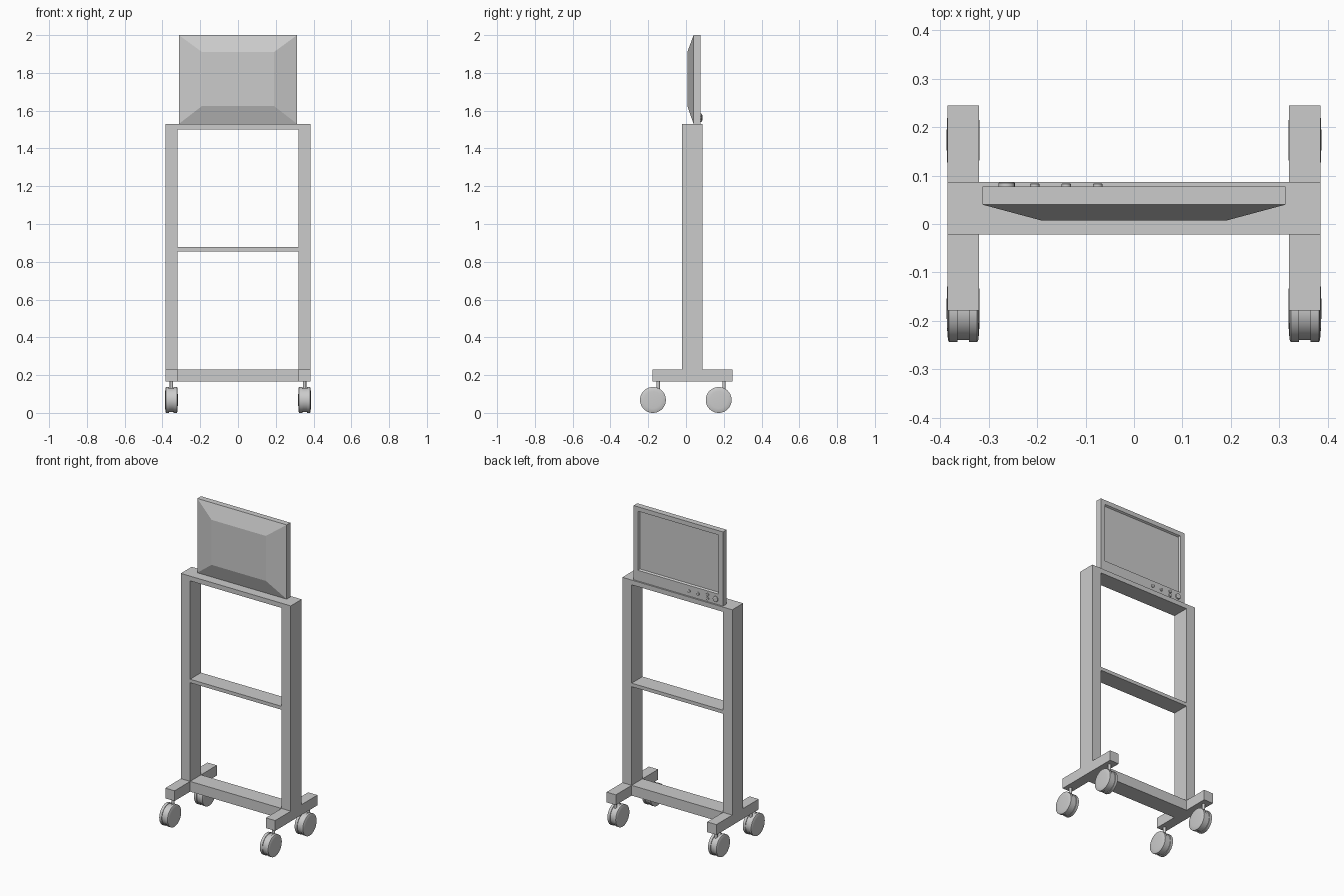
import bpy, bmesh, math
from mathutils import Matrix

if "Cube" in bpy.data.objects:
    bpy.data.objects.remove(bpy.data.objects["Cube"])


def make_object(name, bm):
    bmesh.ops.recalc_face_normals(bm, faces=bm.faces)
    mesh = bpy.data.meshes.new(name)
    bm.to_mesh(mesh)
    bm.free()
    ob = bpy.data.objects.new(name, mesh)
    bpy.context.collection.objects.link(ob)
    return ob


def box(name, x, y, z):
    bm = bmesh.new()
    size = [b - a for a, b in (x, y, z)]
    mid = [(a + b) / 2 for a, b in (x, y, z)]
    bmesh.ops.create_cube(bm, size=1, matrix=Matrix.Translation(mid) @ Matrix.Diagonal((*size, 1)))
    return make_object(name, bm)


def smooth(ob):
    bpy.ops.object.select_all(action='DESELECT')
    ob.select_set(True)
    bpy.context.view_layer.objects.active = ob
    bpy.ops.object.shade_smooth_by_angle(angle=math.radians(30))


def lathe(name, profile, centre, axis, segments=32):
    """Revolve (radius, height) points around z, then turn z onto the axis."""
    bm = bmesh.new()
    rings = []
    for r, h in profile:
        rings.append([bm.verts.new((r * math.cos(2 * math.pi * i / segments),
                                    r * math.sin(2 * math.pi * i / segments), h))
                      for i in range(segments)])
    for a, b in zip(rings, rings[1:]):
        for i in range(segments):
            j = (i + 1) % segments
            bm.faces.new((a[i], a[j], b[j], b[i]))
    bm.faces.new(rings[0])
    bm.faces.new(rings[-1])
    turn = {'X': Matrix.Rotation(math.pi / 2, 4, 'Y'),
            'Y': Matrix.Rotation(-math.pi / 2, 4, 'X'),
            'Z': Matrix.Identity(4)}[axis]
    bm.transform(Matrix.Translation(centre) @ turn)
    ob = make_object(name, bm)
    smooth(ob)
    return ob


# Frame: uprights, feet and cross members
depth = (-0.022, 0.087)
for side, s in (("left", -1), ("right", 1)):
    x = sorted((s * 0.32, s * 0.385))
    box(f"upright_{side}", x, depth, (0.23, 1.53))
    box(f"foot_{side}", x, (-0.178, 0.245), (0.165, 0.23))
for name, z in (("bottom_rail", (0.165, 0.23)), ("middle_shelf", (0.855, 0.877)),
                ("top_rail", (1.5, 1.53))):
    box(name, (-0.32, 0.32), depth, z)

# Casters: twin wheels with domed faces, narrower hub between, offset stem
wheel = [(0.064, -0.0315), (0.0685, -0.029), (0.0685, -0.012), (0.0645, -0.012),
         (0.0645, 0.012), (0.0685, 0.012), (0.0685, 0.029), (0.064, 0.0315)]
dome = [(0.02, 0.034), (0.045, 0.033)]
wheel = [(r, -h) for r, h in dome] + wheel + dome[::-1]
for side, x in (("left", -0.3525), ("right", 0.3525)):
    for end, y in (("front", -0.175), ("rear", 0.173)):
        lathe(f"caster_wheel_{end}_{side}", wheel, (x, y, 0.0685), 'X', 40)
        lathe(f"caster_stem_{end}_{side}", [(0.009, 0), (0.009, 0.06)],
              (x, y + 0.028, 0.107), 'Z', 16)

# Monitor: rectangular loops from tapered casing to recessed screen
loops = [(0.19, 0.007, 1.625, 1.91), (0.313, 0.04, 1.53, 2.0), (0.313, 0.077, 1.53, 2.0),
         (0.282, 0.077, 1.598, 1.972), (0.276, 0.066, 1.604, 1.966)]
bm = bmesh.new()
rings = [[bm.verts.new(p) for p in ((-w, y, a), (w, y, a), (w, y, b), (-w, y, b))]
         for w, y, a, b in loops]
for a, b in zip(rings, rings[1:]):
    for i in range(4):
        j = (i + 1) % 4
        bm.faces.new((a[i], a[j], b[j], b[i]))
bm.faces.new(rings[0])
bm.faces.new(rings[-1])
make_object("monitor", bm)

# Controls along the lower bezel
controls = [("power_knob", -0.263, 1.563, 0.017), ("button_1", -0.205, 1.575, 0.01),
            ("button_2", -0.205, 1.55, 0.01), ("button_3", -0.14, 1.563, 0.01),
            ("button_4", -0.075, 1.563, 0.01)]
for name, x, z, r in controls:
    h = 0.01 if r > 0.015 else 0.007
    lathe(name, [(r, -0.003), (r, h * 0.75), (r * 0.75, h)], (x, 0.077, z), 'Y', 20)
